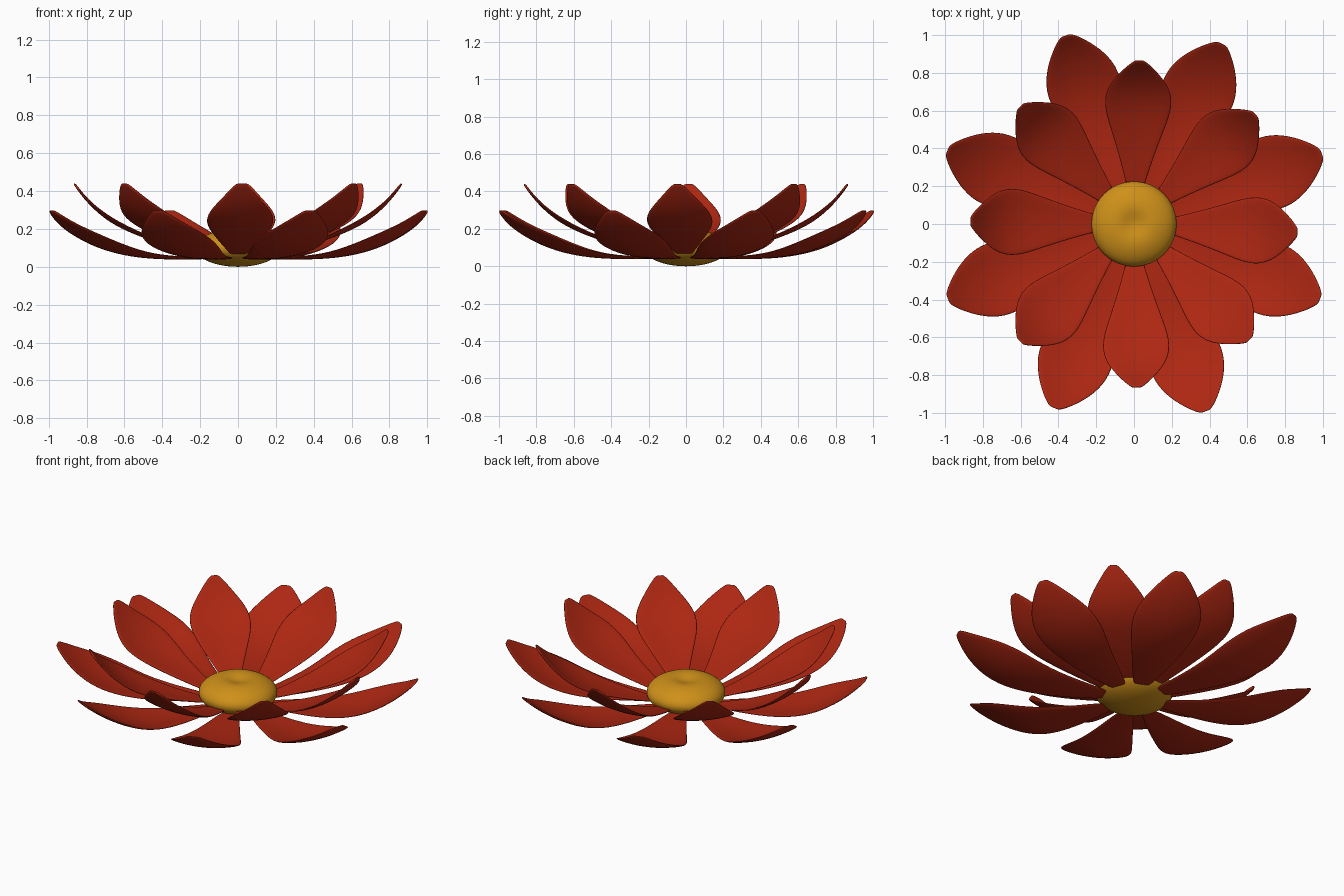
import bpy, bmesh, math

if "Cube" in bpy.data.objects:
    bpy.data.objects.remove(bpy.data.objects["Cube"])

def material(name, color):
    m = bpy.data.materials.new(name)
    m.diffuse_color = color
    m.use_nodes = True
    m.node_tree.nodes["Principled BSDF"].inputs["Base Color"].default_value = m.diffuse_color
    return m

red = material("petal_red", (0.42, 0.02, 0.006, 1))
gold = material("centre_gold", (0.62, 0.28, 0.01, 1))

def finish(name, bm, mat):
    bmesh.ops.recalc_face_normals(bm, faces=bm.faces)
    for f in bm.faces:
        f.smooth = True
    me = bpy.data.meshes.new(name)
    bm.to_mesh(me)
    bm.free()
    me.materials.append(mat)
    ob = bpy.data.objects.new(name, me)
    bpy.context.collection.objects.link(ob)
    return ob

def petal(name, stations, cup, angle):
    """Cupped petal from (radius, half width, height) stations, turned about z."""
    bm = bmesh.new()
    a = math.radians(angle)
    us = (-1, -0.5, 0, 0.5, 1)
    tip_r = stations[-1][0]
    rows = []
    for r, w, z in stations:
        row = []
        for u in us:
            x, y = r, u * w
            h = z + cup * (u * w / 0.18) ** 2
            row.append(bm.verts.new((x * math.cos(a) - y * math.sin(a),
                                     x * math.sin(a) + y * math.cos(a), h)))
        rows.append(row)
    for p, q in zip(rows, rows[1:]):
        for i in range(4):
            bm.faces.new((p[i], p[i + 1], q[i + 1], q[i]))
    ob = finish(name, bm, red)
    sol = ob.modifiers.new("thickness", 'SOLIDIFY')
    sol.thickness = 0.012
    sol.offset = 0
    sub = ob.modifiers.new("smooth", 'SUBSURF')
    sub.levels = sub.render_levels = 2

# Outer ring: long, low petals with upturned tips
outer = [(0.16, 0.045, 0.045), (0.35, 0.10, 0.042), (0.55, 0.155, 0.048),
         (0.72, 0.205, 0.08), (0.85, 0.198, 0.135), (0.96, 0.135, 0.205),
         (1.035, 0.065, 0.27), (1.062, 0.025, 0.298)]
for i, ang in enumerate((20.5, 64, 110, 158.5, 202, 246.5, 291, 338)):
    petal(f"outer_petal_{i + 1}", outer, 0.025, ang)

# Inner ring: shorter, steeper petals
inner = [(0.16, 0.035, 0.06), (0.32, 0.08, 0.10), (0.48, 0.135, 0.15),
         (0.62, 0.187, 0.205), (0.72, 0.172, 0.27), (0.80, 0.105, 0.35),
         (0.848, 0.05, 0.415), (0.866, 0.02, 0.44)]
for i, ang in enumerate((-3, 42, 88, 134, 179, 226, 271, 315)):
    petal(f"inner_petal_{i + 1}", inner, 0.022, ang)

# Flattened round centre with a shallow dimple on top
bm = bmesh.new()
bmesh.ops.create_uvsphere(bm, u_segments=48, v_segments=32, radius=1)
for v in bm.verts:
    d = math.hypot(v.co.x, v.co.y) * 0.225
    z = 0.1 + 0.1 * v.co.z
    if v.co.z > 0:
        z -= 0.03 * math.exp(-(d / 0.07) ** 2)
    v.co = (v.co.x * 0.225, v.co.y * 0.225, z)
finish("flower_centre", bm, gold)
